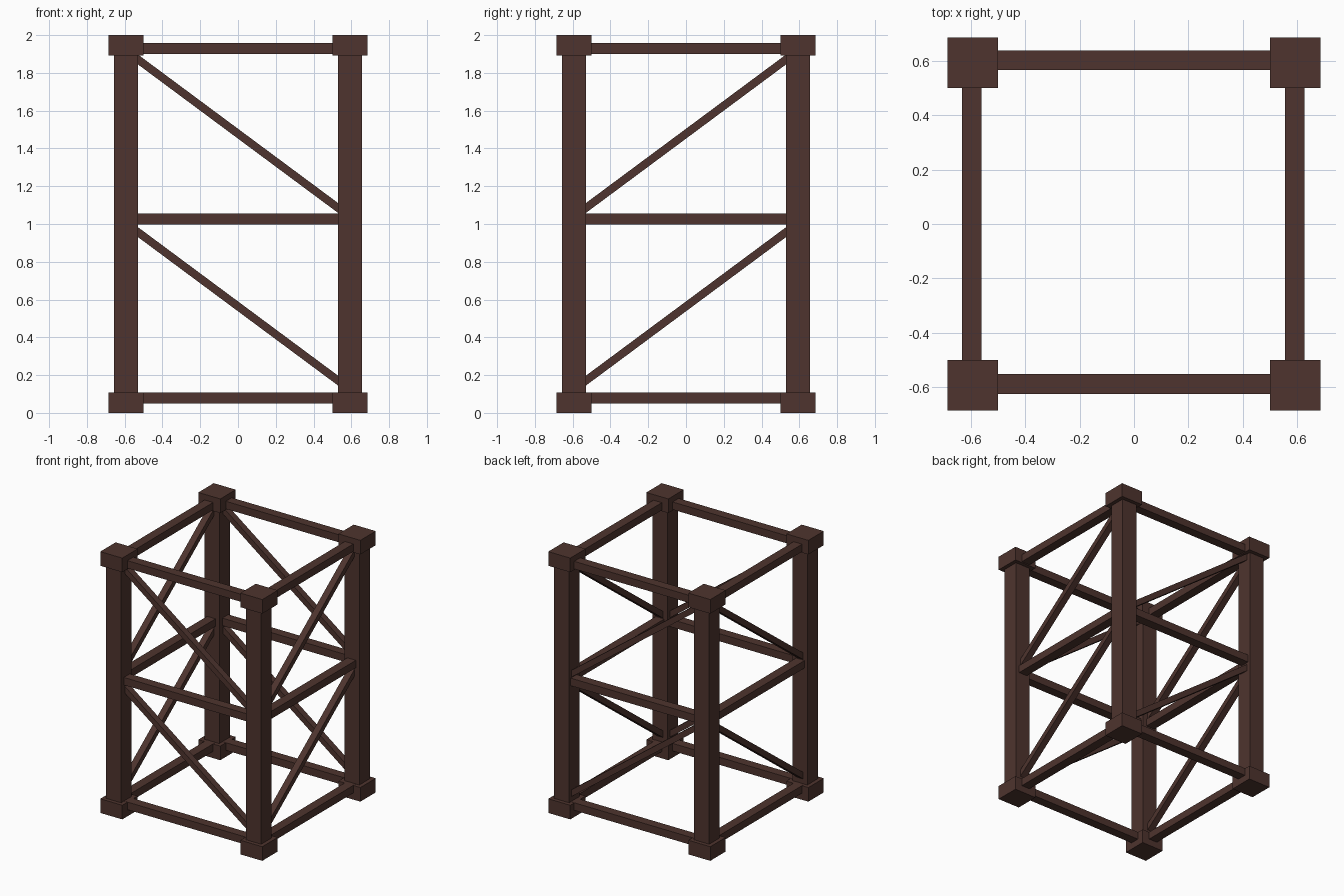
import bpy
import math

if "Cube" in bpy.data.objects:
    bpy.data.objects.remove(bpy.data.objects["Cube"])

P = 0.593           # post centre offset in x and y
INNER = 0.54        # half length of beams, just inside the posts

wood = bpy.data.materials.new("dark_brown_wood")
wood.diffuse_color = (0.0762, 0.0343, 0.0273, 1)
wood.use_nodes = True
wood.node_tree.nodes["Principled BSDF"].inputs["Base Color"].default_value = wood.diffuse_color


def box(name, centre, size, rot=(0, 0, 0)):
    bpy.ops.mesh.primitive_cube_add(size=1, location=centre, rotation=rot)
    ob = bpy.context.object
    ob.name = name
    ob.scale = size
    bpy.ops.object.transform_apply(location=False, rotation=False, scale=True)
    ob.data.materials.append(wood)
    return ob


# Corner posts with square feet and caps
for sx, nx in ((-1, "left"), (1, "right")):
    for sy, ny in ((-1, "front"), (1, "back")):
        x, y = sx * P, sy * P
        tag = f"{ny}_{nx}"
        box(f"{tag}_post", (x, y, 1.0), (0.127, 0.127, 1.84))
        box(f"{tag}_foot", (x, y, 0.054), (0.186, 0.186, 0.108))
        box(f"{tag}_cap", (x, y, 1.946), (0.186, 0.186, 0.108))

# Each side: horizontal rails at three levels, one diagonal brace per bay
levels = (("bottom", 0.08), ("middle", 1.026), ("top", 1.928))
bays = (("lower", 0.564), ("upper", 1.478))
slope = math.atan2(0.785, 1.058)
brace_len = 1.09 / math.cos(slope)

for side, y in (("front", -0.588), ("back", 0.602)):
    for name, z in levels:
        box(f"{side}_{name}_rail", (0, y, z), (2 * INNER, 0.072, 0.058))
    for name, z in bays:
        box(f"{side}_{name}_brace", (0, y, z), (brace_len, 0.05, 0.042), (0, slope, 0))

for side, x in (("left", -0.597), ("right", 0.591)):
    for name, z in levels:
        box(f"{side}_{name}_rail", (x, 0, z), (0.072, 2 * INNER, 0.058))
    for name, z in bays:
        box(f"{side}_{name}_brace", (x, 0, z), (0.05, brace_len, 0.042), (slope, 0, 0))
